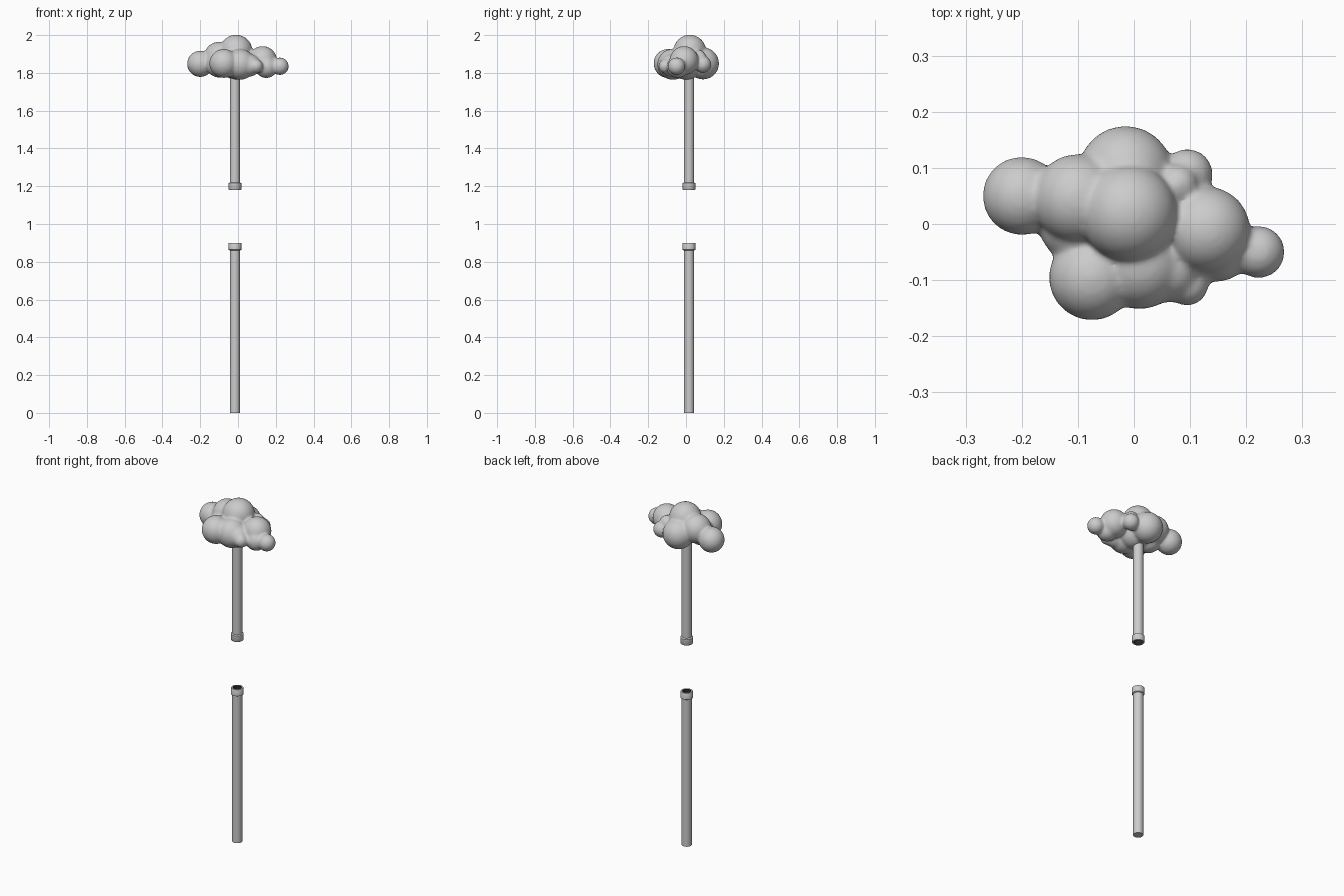
import bpy, math
from mathutils import Vector

if "Cube" in bpy.data.objects:
    bpy.data.objects.remove(bpy.data.objects["Cube"])

PX, PY = -0.016, 0.016   # pipe axis
SIDES = 32


def lathe(name, profile, dark_from=None):
    """Revolve (radius, z) points around the pipe axis."""
    verts, faces = [], []
    for r, z in profile:
        for i in range(SIDES):
            a = 2 * math.pi * i / SIDES
            verts.append((PX + r * math.cos(a), PY + r * math.sin(a), z))
    for k in range(len(profile) - 1):
        for i in range(SIDES):
            j = (i + 1) % SIDES
            faces.append((k * SIDES + i, k * SIDES + j,
                          (k + 1) * SIDES + j, (k + 1) * SIDES + i))
    walls = len(faces)
    faces.append(tuple(reversed(range(SIDES))))
    last = (len(profile) - 1) * SIDES
    faces.append(tuple(range(last, last + SIDES)))
    me = bpy.data.meshes.new(name)
    me.from_pydata(verts, [], faces)
    if profile[0][1] > profile[-1][1]:
        me.flip_normals()
    # dark bore beyond the collar lip
    me.materials.append(None)
    me.materials.append(dark)
    for p in me.polygons:
        in_bore = p.index == walls + 1 or (p.index < walls and p.index // SIDES == len(profile) - 2)
        p.material_index = 1 if in_bore else 0
    ob = bpy.data.objects.new(name, me)
    bpy.context.collection.objects.link(ob)
    smooth(ob)
    return ob


def smooth(ob):
    bpy.ops.object.select_all(action='DESELECT')
    ob.select_set(True)
    bpy.context.view_layer.objects.active = ob
    bpy.ops.object.shade_smooth_by_angle(angle=math.radians(40))


dark = bpy.data.materials.new("dark_bore")
dark.diffuse_color = (0.02, 0.02, 0.02, 1)
dark.use_nodes = True
dark.node_tree.nodes["Principled BSDF"].inputs["Base Color"].default_value = dark.diffuse_color


def pipe(name, closed_z, open_z):
    """Capped at closed_z, with a collar and bore at open_z."""
    d = 1 if open_z > closed_z else -1
    lathe(name, [(0.027, closed_z), (0.027, open_z - d * 0.040),
                 (0.034, open_z - d * 0.036), (0.034, open_z - d * 0.003),
                 (0.032, open_z), (0.023, open_z), (0.023, open_z - d * 0.05)])


pipe("lower_pipe", 0.0, 0.90)
pipe("upper_pipe", 1.81, 1.18)

# Cloud: puffs fused into one soft skin (x, y, z, radius)
puffs = [
    (-0.200, 0.050, 1.848, 0.070),   # left end
    (-0.100, 0.045, 1.885, 0.080),
    (-0.010, 0.020, 1.915, 0.087),   # crown
    (-0.015, 0.090, 1.850, 0.085),   # back
    (-0.075, -0.095, 1.850, 0.077),  # front left
    (0.010, -0.070, 1.845, 0.082),   # front
    (0.060, -0.080, 1.840, 0.060),
    (0.000, 0.000, 1.850, 0.087),    # core
    (-0.100, 0.000, 1.845, 0.070),
    (0.130, -0.010, 1.865, 0.077),   # right
    (0.150, -0.045, 1.830, 0.058),
    (0.222, -0.050, 1.835, 0.047),   # right end
    (0.095, -0.108, 1.835, 0.038),
    (0.095, 0.088, 1.845, 0.046),    # back right
    (0.078, 0.070, 1.885, 0.036),
]
parts = []
for x, y, z, r in puffs:
    bpy.ops.mesh.primitive_uv_sphere_add(segments=32, ring_count=16, radius=r, location=(x, y, z))
    parts.append(bpy.context.object)
bpy.ops.object.select_all(action='DESELECT')
for p in parts:
    p.select_set(True)
bpy.context.view_layer.objects.active = parts[0]
bpy.ops.object.join()
cloud = bpy.context.object
cloud.name = "cloud"
bpy.ops.object.transform_apply(location=True, rotation=True, scale=True)
m = cloud.modifiers.new("fuse", 'REMESH')
m.mode = 'VOXEL'
m.voxel_size = 0.006
m.use_smooth_shade = True
s = cloud.modifiers.new("soften", 'SMOOTH')
s.factor = 0.5
s.iterations = 14
